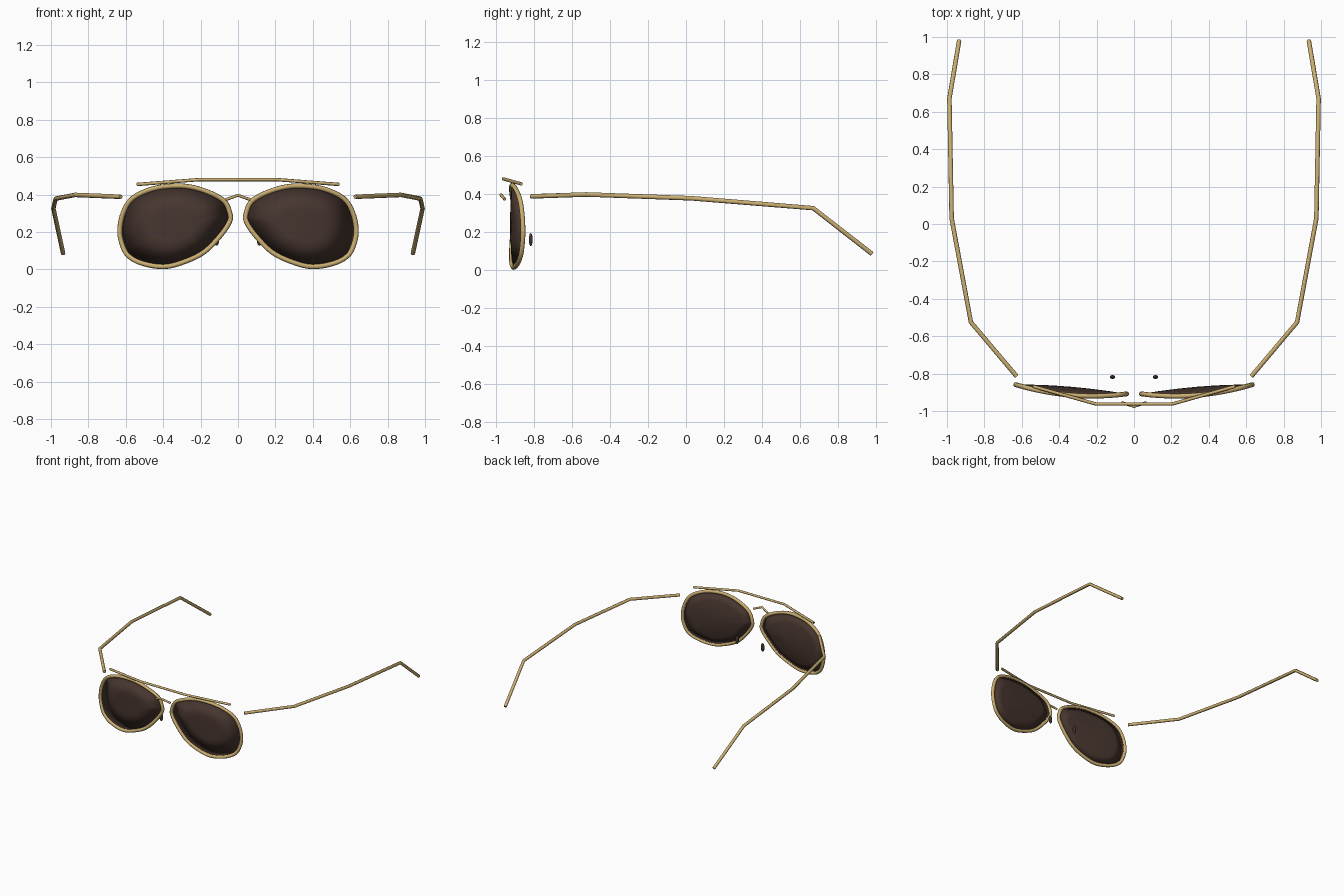
import bpy
import bmesh
from mathutils import Vector

default_cube = bpy.data.objects.get("Cube")
if default_cube:
    bpy.data.objects.remove(default_cube, do_unlink=True)


def make_material(name, color):
    material = bpy.data.materials.new(name)
    material.use_nodes = True
    material.diffuse_color = color
    material.node_tree.nodes["Principled BSDF"].inputs["Base Color"].default_value = color
    return material


gold = make_material("gold_metal", (0.60, 0.43, 0.17, 1))
brown = make_material("dark_brown_glass", (0.062, 0.036, 0.028, 1))


def link(name, data, material):
    obj = bpy.data.objects.new(name, data)
    data.materials.append(material)
    bpy.context.scene.collection.objects.link(obj)
    return obj


def tube(name, points, radius, closed=False):
    """Round wire through the points."""
    curve = bpy.data.curves.new(name, "CURVE")
    curve.dimensions = "3D"
    curve.bevel_depth = radius
    curve.bevel_resolution = 2
    curve.use_fill_caps = True
    spline = curve.splines.new("POLY")
    spline.points.add(len(points) - 1)
    for target, point in zip(spline.points, points):
        target.co = (*point, 1)
    spline.use_cyclic_u = closed
    return link(name, curve, gold)


def mirrored(points, side):
    return [Vector((x * side, y, z)) for x, y, z in points]


def smooth_loop(points, steps):
    """Closed Catmull-Rom loop through flat points."""
    result = []
    count = len(points)
    for i in range(count):
        a, b, c, d = (Vector(points[(i + k) % count]) for k in (-1, 0, 1, 2))
        for step in range(steps):
            t = step / steps
            result.append(0.5 * (2 * b + (c - a) * t + (2 * a - 5 * b + 4 * c - d) * t ** 2
                                 + (3 * b - a - 3 * c + d) * t ** 3))
    return result


def wrap(x):
    """Depth of the wrapped front at a given width."""
    return -0.92 + 0.36 * (x - 0.22) ** 2


# Teardrop outline of one lens, width and height
outline = smooth_loop([
    (0.043, 0.299), (0.072, 0.363), (0.15, 0.409), (0.25, 0.44), (0.347, 0.446),
    (0.459, 0.43), (0.563, 0.381), (0.613, 0.307), (0.633, 0.213), (0.622, 0.139),
    (0.589, 0.075), (0.515, 0.033), (0.395, 0.014), (0.283, 0.042), (0.179, 0.094),
    (0.091, 0.184), (0.044, 0.256)], 4)
center = Vector((0.34, 0.235))


def lens(name, side):
    """Solid lens: nearly flush front, bulged back, joined at the rim."""
    bm = bmesh.new()

    def ring(scale, bulge):
        verts = []
        for point in outline:
            p = center.lerp(point, scale)
            depth = wrap(p.x) + bulge * (1 - scale ** 2)
            verts.append(bm.verts.new((p.x * side, depth, p.y)))
        return verts

    edge = ring(1, 0)
    for bulge, scales in ((-0.008, (0.4,)), (0.045, (0.7, 0.35))):
        outer = edge
        for scale in scales:
            inner = ring(scale, bulge)
            for i in range(len(outer)):
                j = (i + 1) % len(outer)
                bm.faces.new((outer[i], outer[j], inner[j], inner[i]))
            outer = inner
        tip = bm.verts.new((center.x * side, wrap(center.x) + bulge, center.y))
        for i in range(len(outer)):
            bm.faces.new((outer[i], outer[(i + 1) % len(outer)], tip))
    bmesh.ops.recalc_face_normals(bm, faces=bm.faces)
    for face in bm.faces:
        face.smooth = True
    mesh = bpy.data.meshes.new(name)
    bm.to_mesh(mesh)
    bm.free()
    return link(name, mesh, brown)


def nose_pad(name, side):
    bm = bmesh.new()
    bmesh.ops.create_uvsphere(bm, u_segments=16, v_segments=10, radius=1)
    bmesh.ops.scale(bm, vec=(0.015, 0.01, 0.034), verts=bm.verts)
    bmesh.ops.translate(bm, vec=(0.115 * side, -0.818, 0.16), verts=bm.verts)
    for face in bm.faces:
        face.smooth = True
    mesh = bpy.data.meshes.new(name)
    bm.to_mesh(mesh)
    bm.free()
    return link(name, mesh, brown)


# Parts that repeat on each side
rim_path = [(p.x, wrap(p.x), p.y) for p in outline]
temple_path = [(0.627, -0.815, 0.388), (0.872, -0.525, 0.398), (0.975, 0.03, 0.378),
               (0.987, 0.67, 0.326), (0.935, 0.98, 0.085)]
for label, side in (("left", 1), ("right", -1)):
    tube(label + "_rim", mirrored(rim_path, side), 0.013, closed=True)
    lens(label + "_lens", side)
    tube(label + "_temple", mirrored(temple_path, side), 0.012)
    nose_pad(label + "_nose_pad", side)

# Brow bar and nose bridge across the middle
brow_half = [(0.205, -0.962, 0.48), (0.54, -0.868, 0.454)]
tube("brow_bar", mirrored(brow_half[::-1], -1) + mirrored(brow_half, 1), 0.009)
tube("nose_bridge", [(-0.065, -0.955, 0.373), (0, -0.975, 0.396), (0.065, -0.955, 0.373)], 0.008)
